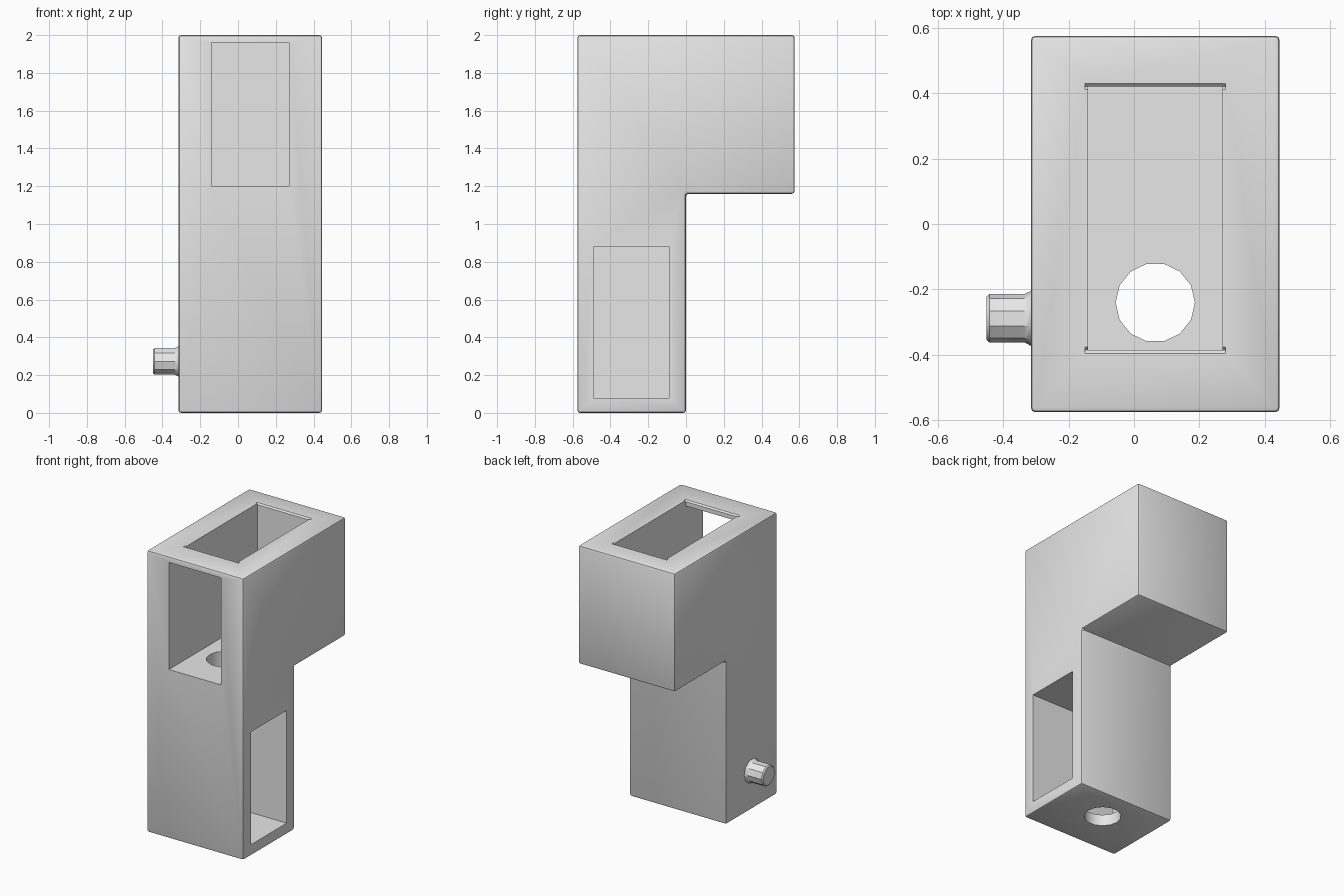
import bpy, bmesh
from math import radians
from mathutils import Matrix, Vector

default = bpy.data.objects.get("Cube")
if default:
    bpy.data.objects.remove(default, do_unlink=True)

grey = bpy.data.materials.new("plain grey")
grey.use_nodes = True
grey.diffuse_color = (0.8, 0.8, 0.8, 1)
grey.node_tree.nodes["Principled BSDF"].inputs["Base Color"].default_value = (0.8, 0.8, 0.8, 1)

CX = 0.065            # middle of the body across x


def finish(name, bm):
    bmesh.ops.recalc_face_normals(bm, faces=bm.faces)
    mesh = bpy.data.meshes.new(name)
    bm.to_mesh(mesh)
    bm.free()
    mesh.materials.append(grey)
    ob = bpy.data.objects.new(name, mesh)
    bpy.context.collection.objects.link(ob)
    return ob


def box(name, lo, hi):
    bm = bmesh.new()
    bmesh.ops.create_cube(bm, size=1)
    lo, hi = Vector(lo), Vector(hi)
    for v in bm.verts:
        v.co = (lo + hi) / 2 + v.co * (hi - lo)
    return finish(name, bm)


def select(ob):
    bpy.ops.object.select_all(action='DESELECT')
    ob.select_set(True)
    bpy.context.view_layer.objects.active = ob


def apply_modifiers(ob):
    select(ob)
    for m in list(ob.modifiers):
        bpy.ops.object.modifier_apply(modifier=m.name)


# Body: stepped side profile pushed across x, with softened edges
profile = [(-0.575, 0), (0, 0), (0, 1.16), (0.575, 1.16), (0.575, 2), (-0.575, 2)]
bm = bmesh.new()
side = bm.faces.new([bm.verts.new((CX - 0.38, y, z)) for y, z in profile])
ext = bmesh.ops.extrude_face_region(bm, geom=[side])
bmesh.ops.translate(bm, vec=(0.76, 0, 0),
                    verts=[g for g in ext["geom"] if isinstance(g, bmesh.types.BMVert)])
body = finish("body", bm)
bevel = body.modifiers.new("soft edges", 'BEVEL')
bevel.width = 0.014
bevel.segments = 2
apply_modifiers(body)

# Openings: hopper, front window, side window, vertical drain hole
cutters = [
    box("hopper_cutter", (CX - 0.205, -0.385, 1.2), (CX + 0.205, 0.42, 2.1)),
    box("front_window_cutter", (CX - 0.205, -0.7, 1.2), (CX + 0.205, -0.3, 1.96)),
    box("side_chamber_cutter", (-0.235, -0.49, 0.08), (0.6, -0.09, 0.88)),
]
bm = bmesh.new()
bmesh.ops.create_cone(bm, cap_ends=True, segments=14, radius1=0.121, radius2=0.121, depth=1.5,
                      matrix=Matrix.Translation((CX, -0.24, 0.6)) @ Matrix.Rotation(radians(90), 4, 'Z'))
# Turn the polygon so that a corner points sideways
for v in bm.verts:
    dx, dy = v.co.x - CX, v.co.y + 0.24
    v.co.x, v.co.y = CX + dy, -0.24 + dx
if not any(abs(v.co.y + 0.24) < 0.001 for v in bm.verts):
    bmesh.ops.rotate(bm, verts=bm.verts, cent=(CX, -0.24, 0), matrix=Matrix.Rotation(radians(90), 3, 'Z'))
cutters.append(finish("drain_hole_cutter", bm))

for cutter in cutters:
    cut = body.modifiers.new("opening", 'BOOLEAN')
    cut.operation = 'DIFFERENCE'
    cut.solver = 'EXACT'
    cut.object = cutter
    apply_modifiers(body)
    bpy.data.objects.remove(cutter, do_unlink=True)

# Small bevelled lips at the two ends of the hopper mouth
for name, y, d in (("hopper_lip_front", -0.385, -1), ("hopper_lip_back", 0.42, 1)):
    bm = bmesh.new()
    bmesh.ops.create_cube(bm, size=1)
    bmesh.ops.rotate(bm, verts=bm.verts, matrix=Matrix.Rotation(radians(45), 3, 'X'))
    bmesh.ops.scale(bm, verts=bm.verts, vec=(0.43, 0.014, 0.014))
    bmesh.ops.translate(bm, verts=bm.verts, vec=(CX, y, 2.0))
    cutter = finish(name + "_cutter", bm)
    cut = body.modifiers.new("lip", 'BOOLEAN')
    cut.operation = 'DIFFERENCE'
    cut.solver = 'EXACT'
    cut.object = cutter
    apply_modifiers(body)
    bpy.data.objects.remove(cutter, do_unlink=True)

# Knob: ten-sided turned profile along -x with a flared foot
rings = [(-0.31, 0.090), (-0.320, 0.081), (-0.335, 0.074), (-0.442, 0.074), (-0.45, 0.066)]
bm = bmesh.new()
loops = []
for x, r in rings:
    loops.append([bm.verts.new(Vector((x, -0.288, 0.273)) +
                  Matrix.Rotation(radians(36 * i), 3, 'X') @ Vector((0, r, 0))) for i in range(10)])
for a, b in zip(loops, loops[1:]):
    for i in range(10):
        j = (i + 1) % 10
        bm.faces.new((a[i], a[j], b[j], b[i]))
bm.faces.new(loops[0])
bm.faces.new(loops[-1])
knob = finish("side_knob", bm)

for ob in (body, knob):
    select(ob)
    bpy.ops.object.shade_smooth_by_angle(angle=radians(30))
